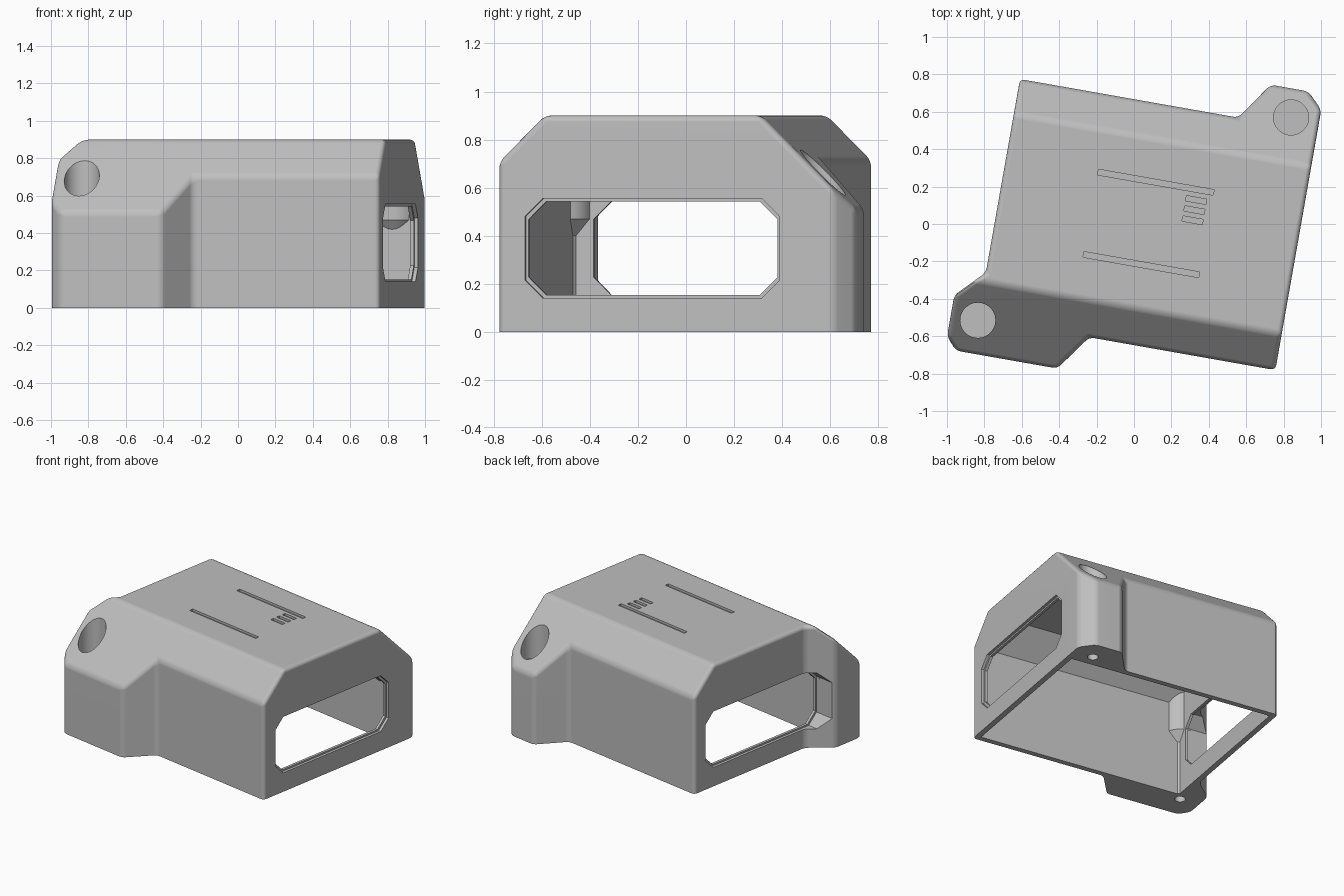
import bpy, bmesh, math
from mathutils import Vector

cube = bpy.data.objects.get("Cube")
if cube:
    bpy.data.objects.remove(cube, do_unlink=True)

grey = bpy.data.materials.new("light grey")
grey.use_nodes = True
grey.diffuse_color = (0.52, 0.52, 0.52, 1)
grey.node_tree.nodes["Principled BSDF"].inputs["Base Color"].default_value = (0.52, 0.52, 0.52, 1)

TOP, WALL = 0.9, 0.04
FRONT, BACK = -0.445, 0.47          # where the roof starts to slope down at 45 degrees
FRONT_POST, BACK_POST = (-0.733, -0.652), (0.728, 0.707)


def finish(name, bm):
    bmesh.ops.recalc_face_normals(bm, faces=bm.faces)
    mesh = bpy.data.meshes.new(name)
    bm.to_mesh(mesh)
    bm.free()
    mesh.materials.append(grey)
    ob = bpy.data.objects.new(name, mesh)
    bpy.context.collection.objects.link(ob)
    return ob


def extrude(bm, faces, vec):
    out = bmesh.ops.extrude_face_region(bm, geom=faces)["geom"]
    verts = [g for g in out if isinstance(g, bmesh.types.BMVert)]
    bmesh.ops.translate(bm, vec=vec, verts=verts)


def prism(points, vec):
    bm = bmesh.new()
    face = bm.faces.new([bm.verts.new(p) for p in points])
    extrude(bm, [face], vec)
    bmesh.ops.recalc_face_normals(bm, faces=bm.faces)
    return bm


def slice_off(bm, co, normal):
    geom = bm.verts[:] + bm.edges[:] + bm.faces[:]
    cut = bmesh.ops.bisect_plane(bm, geom=geom, plane_co=co, plane_no=normal, clear_outer=True)
    edges = [g for g in cut["geom_cut"] if isinstance(g, bmesh.types.BMEdge)]
    if edges:
        bmesh.ops.edgeloop_fill(bm, edges=edges)


def cut_roof(bm, drop=0.0):
    slice_off(bm, (0, FRONT, TOP - drop), Vector((0, -1, 1)))
    slice_off(bm, (0, BACK, TOP - drop), Vector((0, 1, 1)))


def boolean(target, tool, operation="DIFFERENCE"):
    mod = target.modifiers.new(operation, "BOOLEAN")
    mod.operation, mod.object, mod.solver = operation, tool, "EXACT"
    bpy.context.view_layer.objects.active = target
    bpy.ops.object.modifier_apply(modifier=mod.name)
    bpy.data.objects.remove(tool, do_unlink=True)


def lathe(name, centre, profile, roofed=False):
    bm = bmesh.new()
    rings = []
    for r, z in profile:
        rings.append([bm.verts.new((centre[0] + r * math.cos(a * math.tau / 40),
                                    centre[1] + r * math.sin(a * math.tau / 40), z)) for a in range(40)])
    for lo, hi in zip(rings, rings[1:]):
        for i in range(40):
            j = (i + 1) % 40
            bm.faces.new((lo[i], lo[j], hi[j], hi[i]))
    bm.faces.new(rings[0])
    bm.faces.new(rings[-1])
    bmesh.ops.recalc_face_normals(bm, faces=bm.faces)
    if roofed:
        cut_roof(bm, 0.02)
    return finish(name, bm)


def roof_z(v):
    return min(TOP, TOP + v - FRONT, TOP - v + BACK)


def groove(points, width=0.0, depth=0.016):
    """Channel that follows the roof; a width leaves a raised island inside."""
    bm = bmesh.new()
    face = bm.faces.new([bm.verts.new((u, v, 0)) for u, v in points])
    if width:
        bmesh.ops.inset_region(bm, faces=[face], thickness=width, use_even_offset=True)
        bmesh.ops.delete(bm, geom=[face], context="FACES_ONLY")
    for v in bm.verts:
        v.co.z = roof_z(v.co.y) - depth
    extrude(bm, bm.faces[:], (0, 0, 0.12))
    boolean(shell, finish("groove_cutter", bm))


def rect(u0, u1, v0, v1):
    return [(u0, v0), (u1, v0), (u1, v1), (u0, v1)]


def arc(centre, r, a0, a1, n=9):
    angles = [math.radians(a0 + (a1 - a0) * i / (n - 1)) for i in range(n)]
    return [(centre[0] + r * math.cos(a), centre[1] + r * math.sin(a)) for a in angles]


# Outer body: footprint with two corner lugs, sloped front and back
footprint = [(-0.735, 0.657), (-0.735, -0.393), (-0.88, -0.541), (-0.88, -0.765),
             (-0.82, -0.832), (-0.27, -0.832), (-0.13, -0.638), (0.88, -0.638),
             (0.88, 0.775), (0.795, 0.86), (0.59, 0.86), (0.45, 0.657)]
bm = prism([(u, v, 0) for u, v in footprint], (0, 0, TOP))
cut_roof(bm)
edges = [e for e in bm.edges if max(v.co.z for v in e.verts) > 0.01
         and e.calc_face_angle(0) > 0.2]
bmesh.ops.bevel(bm, geom=edges, offset=0.03, segments=4, profile=0.5,
                affect="EDGES", clamp_overlap=True)
shell = finish("enclosure_shell", bm)

# Hollow inside, open at the bottom
k = WALL * 0.414
v0, v1 = -0.638 + WALL, 0.657 - WALL
section = [(v0, -0.1), (v0, TOP - WALL + v0 - FRONT - k), (FRONT + k, TOP - WALL),
           (BACK - k, TOP - WALL), (v1, TOP - WALL - v1 + BACK - k), (v1, -0.1)]
boolean(shell, finish("cavity_cutter", prism([(-0.695, v, z) for v, z in section], (1.535, 0, 0))))


# End windows with a shallow stepped lip
def window(u, length, inset):
    a, b, lo, hi, c = -0.525 + inset, 0.55 - inset, 0.14 + inset, 0.555 - inset, 0.075
    pts = [(a + c, lo), (b - c, lo), (b, lo + c), (b, hi - c),
           (b - c, hi), (a + c, hi), (a, hi - c), (a, lo + c)]
    boolean(shell, finish("window_cutter", prism([(u, v, z) for v, z in pts], (length, 0, 0))))


window(-1.1, 2.2, 0.012)
window(0.86, 0.2, 0)
window(-1.1, 0.385, 0)

# Screw posts with a wide head, counterbores above and pilot holes below
for centre in (FRONT_POST, BACK_POST):
    boolean(shell, lathe("screw_post", centre, [(0.075, 0), (0.075, 0.4), (0.128, 0.47), (0.128, TOP)], True), "UNION")
    boolean(shell, lathe("counterbore", centre, [(0.094, 0.5), (0.094, 1.1)]))
    boolean(shell, lathe("pilot_hole", centre, [(0.036, -0.1), (0.036, 0.35)]))

# Roof panels
groove(rect(-0.624, -0.311, -0.223, 0.256), 0.034)
groove(rect(0.452, 0.765, -0.223, 0.256), 0.034)

# Middle panel: edge channels, framed bars and short vents
for v in (-0.222, 0.225):
    groove(rect(-0.238, 0.39, v, v + 0.03))
groove(rect(-0.238, -0.12, -0.185, 0.215), 0.025)
groove(rect(0.25, 0.375, -0.17, 0.024), 0.028)
for v in (0.06, 0.115, 0.17):
    groove(rect(0.25, 0.36, v, v + 0.028))

# Front and back slope channels that curve around the screw holes
groove([(0.775, -0.575), (0.775, -0.505)] + arc(FRONT_POST, 0.16, 68, -42)
       + [(-0.343, -0.76), (-0.213, -0.575)], 0.022)
groove([(-0.635, 0.538), (-0.635, 0.61), (0.515, 0.61), (0.55, 0.655)]
       + arc(BACK_POST, 0.16, 198, 290) + [(0.785, 0.532)], 0.022)

# Smooth rounded edges, then turn the whole body
bpy.ops.object.select_all(action="DESELECT")
shell.select_set(True)
bpy.context.view_layer.objects.active = shell
bpy.ops.object.shade_smooth_by_angle(angle=math.radians(28))
weighted = shell.modifiers.new("weighted_normals", "WEIGHTED_NORMAL")
weighted.keep_sharp = True
shell.rotation_euler.z = math.radians(-10)
